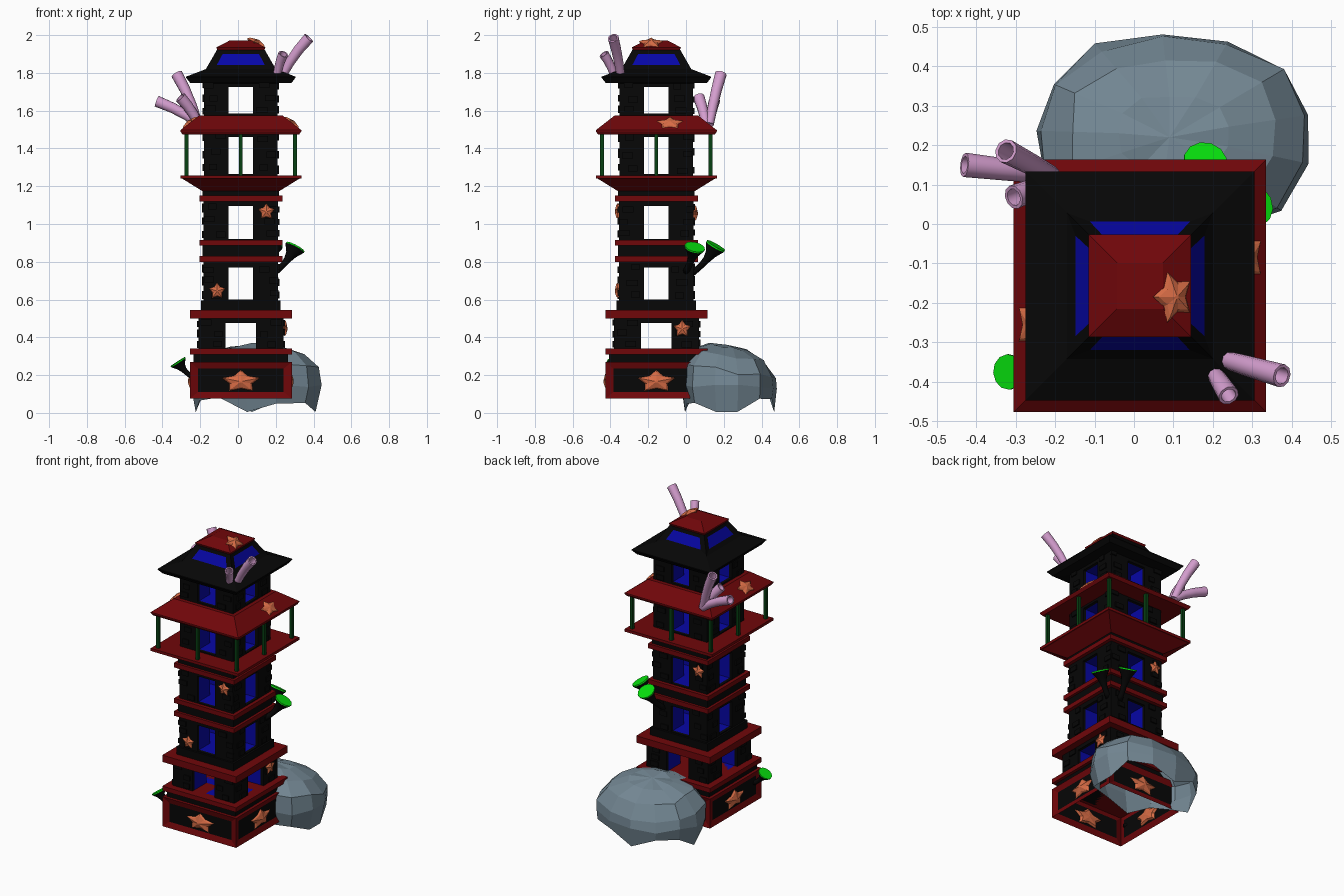
import bpy, bmesh, math, random
from mathutils import Vector, Matrix

if "Cube" in bpy.data.objects:
    bpy.data.objects.remove(bpy.data.objects["Cube"])

random.seed(4)
CX, CY = 0.015, -0.157
C = Vector((CX, CY, 0))


def mat(name, r, g, b):
    m = bpy.data.materials.new(name)
    m.diffuse_color = (r, g, b, 1)
    m.use_nodes = True
    m.node_tree.nodes["Principled BSDF"].inputs["Base Color"].default_value = m.diffuse_color
    return m


BLACK = mat("black", .002, .002, .002)
RED = mat("red", .16, .002, .003)
BLUE = mat("blue", .002, .002, .38)
ORANGE = mat("orange", .68, .15, .06)
PINK = mat("pink", .66, .34, .62)
GREEN = mat("green", .002, .74, .004)
DARK_GREEN = mat("dark_green", .002, .05, .006)
STONE = mat("stone", .17, .24, .29)


def finish(name, bm, mats, smooth=False, fix=True):
    if fix:
        bmesh.ops.recalc_face_normals(bm, faces=bm.faces)
    me = bpy.data.meshes.new(name)
    bm.to_mesh(me)
    bm.free()
    for m in mats:
        me.materials.append(m)
    ob = bpy.data.objects.new(name, me)
    bpy.context.collection.objects.link(ob)
    if smooth:
        for p in me.polygons:
            p.use_smooth = True
    return ob


def box(bm, x0, x1, y0, y1, z0, z1, turn=0):
    m = (Matrix.Translation(C) @ Matrix.Rotation(turn * math.pi / 2, 4, 'Z')
         @ Matrix.Translation(((x0 + x1) / 2, (y0 + y1) / 2, (z0 + z1) / 2))
         @ Matrix.Diagonal((x1 - x0, y1 - y0, z1 - z0, 1)))
    bmesh.ops.create_cube(bm, size=1, matrix=m)


def loft(bm, rings, bottom=True, top=True):
    """Join rings of points; return the side faces level by level."""
    vs = [[bm.verts.new(p) for p in r] for r in rings]
    n, out = len(vs[0]), []
    for a, b in zip(vs, vs[1:]):
        out.append([bm.faces.new((a[i], a[(i + 1) % n], b[(i + 1) % n], b[i])) for i in range(n)])
    if bottom:
        bm.faces.new(vs[0][::-1])
    if top:
        bm.faces.new(vs[-1])
    return out


def square(h, z):
    return [C + Vector((sx * h, sy * h, z)) for sx, sy in ((-1, -1), (1, -1), (1, 1), (-1, 1))]


def tier(name, profile, m, panel=None, bottom=True):
    """Square stepped solid; panel = (level, inset, depth, narrowing, material)."""
    bm = bmesh.new()
    sides = loft(bm, [square(h, z) for h, z in profile], bottom)
    mats = [m]
    if panel:
        lvl, t, d, k, pm = panel
        bmesh.ops.recalc_face_normals(bm, faces=bm.faces)
        bmesh.ops.inset_individual(bm, faces=sides[lvl], thickness=t, depth=d, use_even_offset=True)
        for i, f in enumerate(sides[lvl]):
            f.material_index = 1
            for v in f.verts:
                ax = i % 2
                v.co[ax] = C[ax] + (v.co[ax] - C[ax]) * k
        mats.append(pm)
    return finish(name, bm, mats, fix=not panel)


def storey(name, h, z0, z1, w, wz0, wz1):
    """Four walls, window passages lined in blue, and loose bricks."""
    outer, lining, bricks = bmesh.new(), bmesh.new(), bmesh.new()
    for t in range(4):
        for x0, x1, za, zb in ((-h, -w, z0, z1), (w, h, z0, z1), (-w, w, z0, wz0), (-w, w, wz1, z1)):
            if zb - za > .001:
                box(outer, x0, x1, -h, -h + .02, za, zb, t)
        for s in (-1, 1):
            x0, x1 = sorted((s * w, s * (w + .006)))
            box(lining, x0, x1, -h + .02, -w, z0, z1, t)
            for k in range(3):
                bw = random.uniform(.02, .03)
                x = s * random.uniform(w + bw + .01, h - bw + .006)
                z = z0 + (z1 - z0) * (k + random.uniform(.35, .65)) / 3
                box(bricks, x - bw, x + bw, -h - .008, -h + .005, z - .016, z + .016, t)
    for z in (wz0 - .003, wz1 + .003):
        for t in (0, 1):
            box(lining, -w, w, -h + .02, h - .02, z - .003, z + .003, t)
    finish(name + "_walls", outer, [BLACK])
    finish(name + "_lining", lining, [BLUE])
    finish(name + "_bricks", bricks, [BLACK])


def star(name, loc, normal, rx, ry, depth):
    """Five-armed starfish with a domed middle on both sides."""
    q = Vector(normal).to_track_quat('Z', 'Y')
    bm = bmesh.new()

    def ring(s, h):
        pts = []
        for i in range(10):
            r = s * (1 if i % 2 == 0 else .6)
            a = math.pi / 2 + i * math.pi / 5
            pts.append(Vector(loc) + q @ Vector((r * rx * math.cos(a), r * ry * math.sin(a), h * depth)))
        return pts
    loft(bm, [ring(.1, -.7), ring(.8, -.5), ring(1, 0), ring(.8, .5), ring(.1, 1)])
    finish(name, bm, [ORANGE])


def curve_rings(p0, p1, p2, radii, n, back=()):
    """Rings along a bent path; back = radii of an inner wall going down again."""
    p0, p1, p2 = map(Vector, (p0, p1, p2))
    k = len(radii) - 1
    steps = [(i / k, r) for i, r in enumerate(radii)]
    steps += [(1 - i / k, r) for i, r in enumerate(back)]
    out = []
    for t, r in steps:
        c = p0 * (1 - t) ** 2 + p1 * 2 * t * (1 - t) + p2 * t * t
        d = (p1 - p0) * (1 - t) + (p2 - p1) * t
        q = d.to_track_quat('Z', 'Y')
        out.append([c + q @ Vector((r * math.cos(a), r * math.sin(a), 0))
                    for a in (2 * math.pi * i / n for i in range(n))])
    return out


def tube_coral(name, base, tip, r=.03):
    base, tip = Vector(base), Vector(tip)
    mid = (base + tip) / 2 + Vector(((base.x - tip.x) * .12, (base.y - tip.y) * .12, .01))
    bm = bmesh.new()
    loft(bm, curve_rings(base, mid, tip, [r * .75, r * .85, r * .92, r], 10, [r * .72, r * .66, r * .5]))
    finish(name, bm, [PINK], True).data.set_sharp_from_angle(angle=math.radians(40))


def cup(name, base, tip, r):
    base, tip = Vector(base), Vector(tip)
    mid = Vector((base.x * .45 + tip.x * .55, base.y * .45 + tip.y * .55, base.z + (tip.z - base.z) * .3))
    rings = curve_rings(base, mid, tip, [r * .35, r * .3, r * .3, r * .36, r * .55, r], 12)
    bm = bmesh.new()
    loft(bm, rings, top=False)
    finish(name + "_stem", bm, [BLACK], True)
    up = (tip - mid).normalized() * .008
    bm = bmesh.new()
    loft(bm, [rings[-1], [p + up for p in rings[-1]]])
    finish(name + "_top", bm, [GREEN])


# Base and ledges
tier("base", [(.27, .075), (.27, .27)], RED, (0, .036, -.012, .97, BLACK), bottom=False)
for i, (h, z0, z1, m) in enumerate([
        (.25, .27, .31, BLACK), (.27, .31, .34, RED), (.27, .50, .545, RED), (.21, .545, .595, BLACK),
        (.22, .80, .83, RED), (.203, .83, .885, BLACK), (.22, .885, .915, RED),
        (.22, 1.12, 1.15, RED), (.203, 1.15, 1.18, BLACK)]):
    tier(f"ledge_{i}", [(h, z0), (h, z1)], m)

# Storeys with open windows
storey("storey_1", .225, .34, .50, .08, .34, .475)
storey("storey_2", .197, .595, .80, .065, .60, .77)
storey("storey_3", .197, .915, 1.12, .065, .92, 1.095)
storey("storey_4", .195, 1.25, 1.50, .065, 1.265, 1.46)
storey("storey_5", .195, 1.57, 1.76, .065, 1.585, 1.725)

# Balcony, posts and roofs
tier("balcony", [(.205, 1.175), (.31, 1.24), (.32, 1.24), (.32, 1.258)], RED)
tier("balcony_roof", [(.31, 1.475), (.32, 1.49), (.32, 1.497), (.22, 1.575)], RED)
posts = bmesh.new()
for t in range(4):
    for x in (-.287, 0):
        box(posts, x - .01, x + .01, -.297, -.277, 1.25, 1.48, t)
finish("balcony_posts", posts, [DARK_GREEN])
tier("top_roof", [(.195, 1.745), (.268, 1.747), (.29, 1.775), (.29, 1.78), (.185, 1.82), (.122, 1.93)],
     BLACK, (4, .03, -.008, .93, BLUE))
tier("roof_cap", [(.125, 1.922), (.13, 1.935), (.058, 1.972)], RED)

# Starfish
for i, n in enumerate(((0, -1), (1, 0), (0, 1), (-1, 0))):
    star(f"base_star_{i}", (CX + n[0] * .255, CY + n[1] * .255, .166), (n[0], n[1], 0), .11, .064, .025)
star("wall_star_low", (-.11, CY - .205, .645), (0, -1, 0), .045, .045, .015)
star("wall_star_high", (.15, CY - .205, 1.065), (0, -1, 0), .045, .045, .015)
star("wall_star_side", (CX + .232, -.02, .445), (1, 0, 0), .048, .048, .015)
star("wall_star_back", (-.125, CY + .205, 1.055), (0, 1, 0), .045, .045, .015)
star("roof_star_right", (CX + .272, -.085, 1.533), (.62, 0, .78), .075, .055, .016)
star("roof_star_left", (CX - .272, -.255, 1.533), (-.62, 0, .78), .075, .055, .016)
star("cap_star", (.1, -.185, 1.957), (.45, 0, .89), .068, .058, .02)

# Tube corals
for i, tip in enumerate(((-.325, .185, 1.795), (-.43, .15, 1.65), (-.305, .068, 1.67))):
    tube_coral(f"back_coral_{i}", (-.21, .125 - .02 * (i == 2), 1.53), tip, .031)
tube_coral("top_coral_tall", (.235, -.345, 1.785), (.375, -.385, 1.985), .03)
tube_coral("top_coral_short", (.205, -.38, 1.785), (.24, -.435, 1.9), .027)

# Trumpet corals
cup("back_cup", (.14, .03, .74), (.18, .155, .88), .056)
cup("side_cup", (.2, 0, .75), (.3, .045, .872), .055)
cup("base_cup", (-.24, -.37, .19), (-.315, -.375, .265), .045)

# Boulder, an open-bottomed shell with a ragged rim
bm = bmesh.new()
rings = []
N = 13
for s, z in ((.93, .06), (.99, .14), (.97, .22), (.77, .305), (.4, .345)):
    ring = []
    for k in range(N):
        a = 2 * math.pi * k / N + .2
        ca, sa = math.cos(a), math.sin(a)
        e = (abs(ca) ** 2.6 + abs(sa) ** 2.6) ** (-1 / 2.6)
        j = s * random.uniform(.96, 1.04)
        dz = (-.055 if k % 3 == 0 else random.uniform(-.02, .03)) if z < .1 else random.uniform(-.012, .012)
        tilt = .04 * sa * s if z > .2 else 0
        ring.append(Vector((.1 + .342 * e * ca * j, .226 + .25 * e * sa * j, max(0, z + dz - tilt))))
    rings.append(ring)
loft(bm, rings, bottom=False, top=False)
peak = bm.verts.new((.09, .22, .36))
last = list(bm.verts)[-N - 1:-1]
for k in range(N):
    bm.faces.new((last[k], last[(k + 1) % N], peak))
finish("boulder", bm, [STONE])
